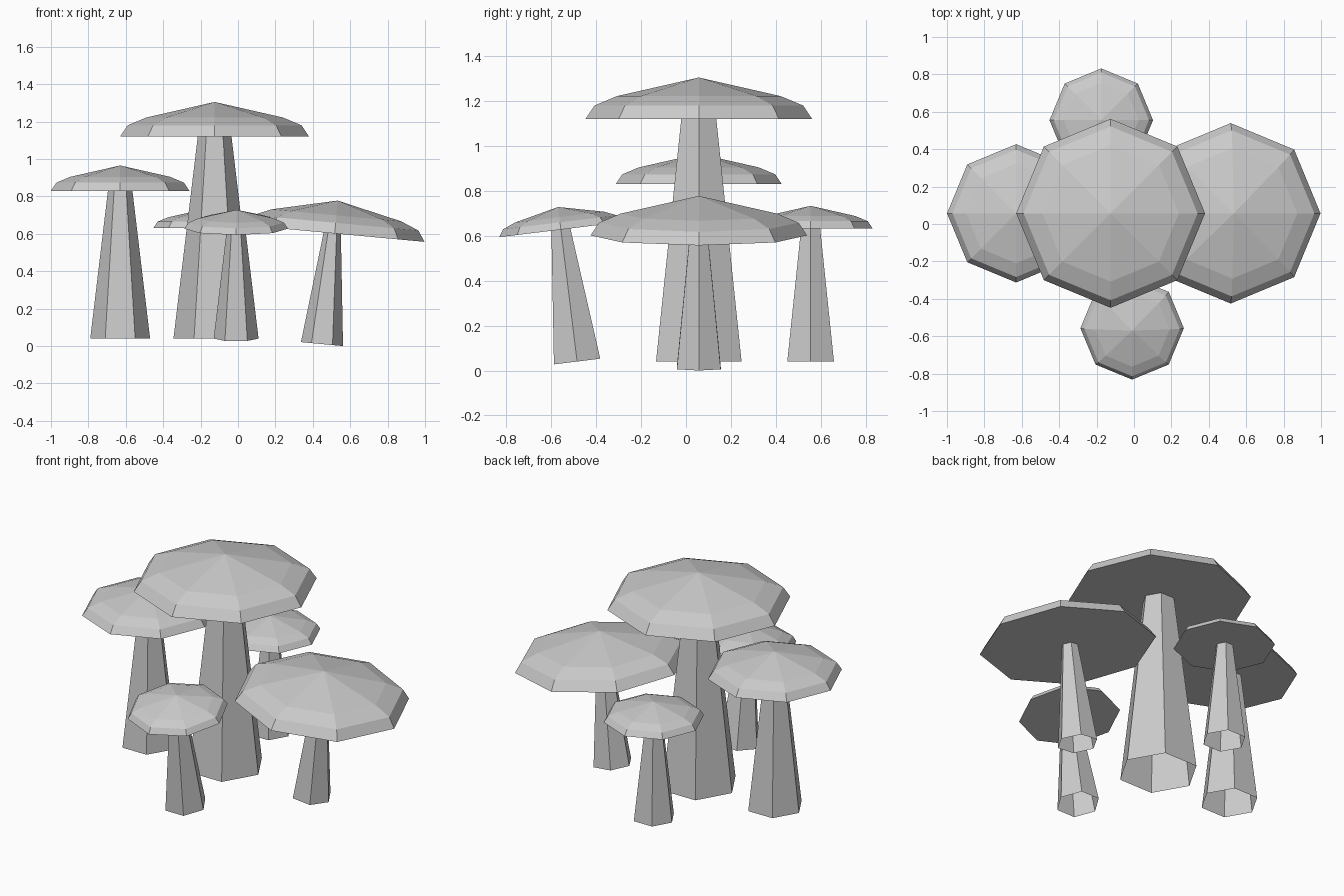
import bpy, bmesh
from math import sin, cos, pi, radians
from mathutils import Matrix, Vector

if "Cube" in bpy.data.objects:
    bpy.data.objects.remove(bpy.data.objects["Cube"])

grey = bpy.data.materials.new("plain grey")
grey.use_nodes = True
grey.diffuse_color = (0.6, 0.6, 0.6, 1)
grey.node_tree.nodes["Principled BSDF"].inputs["Base Color"].default_value = (0.6, 0.6, 0.6, 1)

# (radius, height) of the largest cap, from rim to apex
CAP = [(0.505, 0), (0.465, 0.06), (0.365, 0.102), (0, 0.185)]


def lathe(name, profile, sides, matrix, closed_base):
    """Stack flat-sided rings along a profile; zero radius makes a point."""
    bm = bmesh.new()
    rings = []
    for r, z in profile:
        count = sides if r else 1
        rings.append([bm.verts.new((r * cos(2 * pi * i / sides), r * sin(2 * pi * i / sides), z))
                      for i in range(count)])
    for low, high in zip(rings, rings[1:]):
        for i in range(sides):
            j = (i + 1) % sides
            top = [high[0]] if len(high) == 1 else [high[j], high[i]]
            bm.faces.new([low[i], low[j]] + top)
    if closed_base:
        bm.faces.new(rings[0][::-1])
    mesh = bpy.data.meshes.new(name)
    bm.to_mesh(mesh)
    bm.free()
    mesh.materials.append(grey)
    obj = bpy.data.objects.new(name, mesh)
    obj.matrix_world = matrix
    bpy.context.collection.objects.link(obj)


def mushroom(name, base, height, radius, cap_scale, tilt=0, axis='X', shift=0):
    place = Matrix.Translation(Vector(base)) @ Matrix.Rotation(radians(tilt), 4, axis)
    # Hollow six-sided tapered stem, open at the ground
    lathe(name + "_stem", [(radius, 0), (radius * 0.41, height)], 6, place, False)
    # Eight-sided cap with a flat underside
    cap = [(r * cap_scale, z * cap_scale) for r, z in CAP]
    lathe(name + "_cap", cap, 8, place @ Matrix.Translation((shift, 0, height)), True)


mushroom("tall_mushroom", (-0.125, 0.057, 0.04), 1.08, 0.22, 1)
mushroom("right_mushroom", (-0.63, 0.057, 0.04), 0.79, 0.16, 0.732)
mushroom("back_mushroom", (-0.175, 0.555, 0.04), 0.592, 0.12, 0.548)
mushroom("front_mushroom", (-0.01, -0.485, 0.04), 0.592, 0.12, 0.548, 7, 'X')
mushroom("left_mushroom", (0.449, 0.057, 0.0105), 0.595, 0.113, 0.955, 5.3, 'Y', 0.013)
